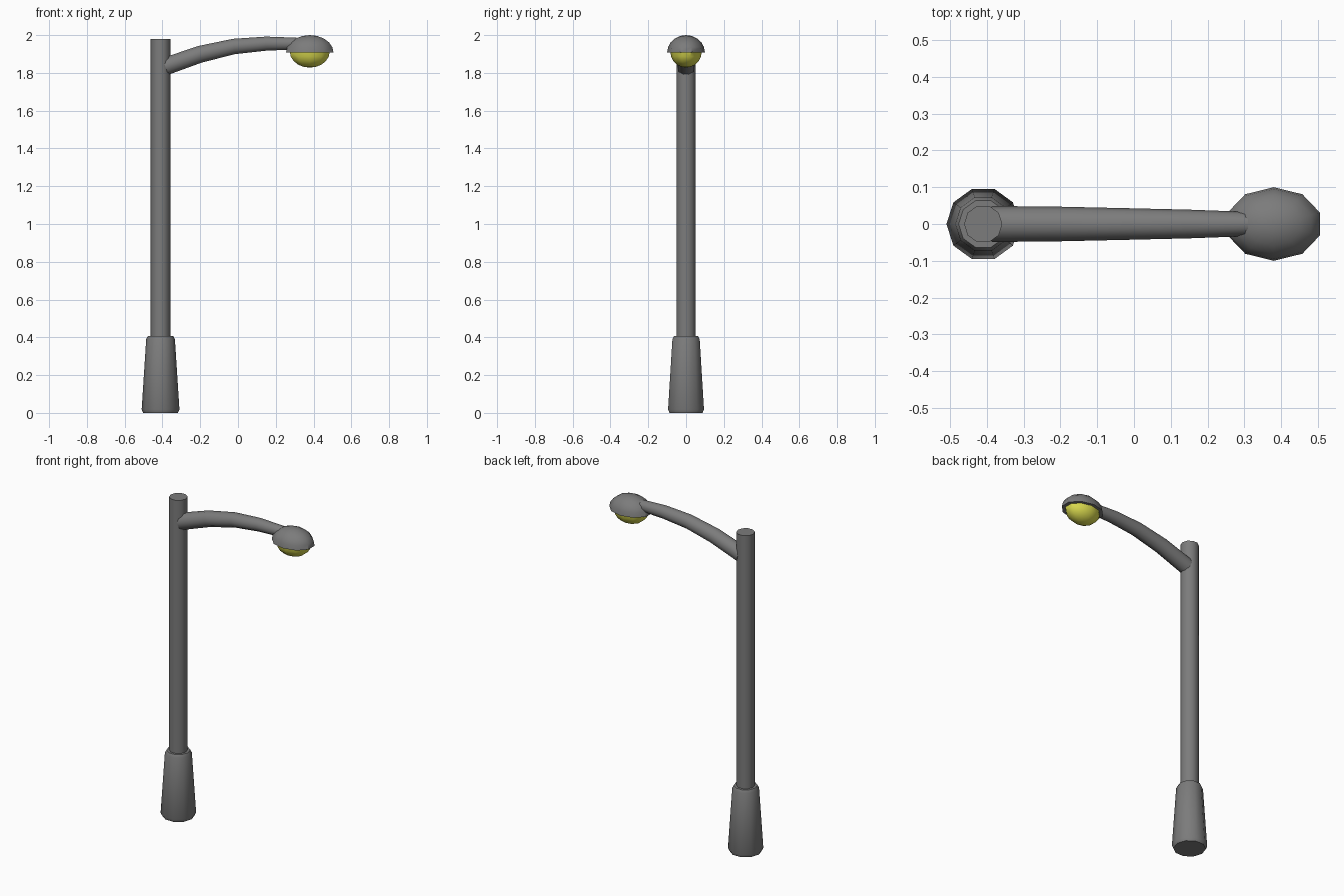
import bpy, bmesh
from math import sin, cos, pi, radians
from mathutils import Vector

if "Cube" in bpy.data.objects:
    bpy.data.objects.remove(bpy.data.objects["Cube"])

SIDES = 10
HALF = pi / SIDES
METAL = (0.2, 0.2, 0.2, 1)
GLOW = (0.72, 0.72, 0.08, 1)


def finish(name, rings, angle=40, colour=METAL):
    """Skin a list of rings into a closed, smooth-shaded object."""
    bm = bmesh.new()
    loops = [[bm.verts.new(p) for p in ring] for ring in rings]
    for a, b in zip(loops, loops[1:]):
        for i in range(SIDES):
            j = (i + 1) % SIDES
            bm.faces.new((a[i], a[j], b[j], b[i]))
    bm.faces.new(loops[0][::-1])
    bm.faces.new(loops[-1])
    bmesh.ops.remove_doubles(bm, verts=bm.verts, dist=0.0002)
    bmesh.ops.recalc_face_normals(bm, faces=bm.faces)
    me = bpy.data.meshes.new(name)
    bm.to_mesh(me)
    bm.free()
    ob = bpy.data.objects.new(name, me)
    bpy.context.collection.objects.link(ob)
    bpy.ops.object.select_all(action='DESELECT')
    ob.select_set(True)
    bpy.context.view_layer.objects.active = ob
    bpy.ops.object.shade_smooth_by_angle(angle=radians(angle))
    mat = bpy.data.materials.get(str(colour)) or bpy.data.materials.new(str(colour))
    mat.diffuse_color = colour
    mat.use_nodes = True
    mat.node_tree.nodes["Principled BSDF"].inputs["Base Color"].default_value = mat.diffuse_color
    me.materials.append(mat)
    return ob


def lathe(name, x, profile, sx=1, sy=1, turn=0, **kw):
    """Revolve (radius, z) points around a vertical axis at x."""
    rings = [[(x + sx * r * cos(turn + 2 * pi * i / SIDES),
               sy * r * sin(turn + 2 * pi * i / SIDES), z)
              for i in range(SIDES)] for r, z in profile]
    return finish(name, rings, **kw)


def half_round(z, height, steps=5):
    """Quarter-ellipse profile from the rim to the tip."""
    return [(cos(pi / 2 * k / steps), z + height * sin(pi / 2 * k / steps))
            for k in range(steps + 1)]


# Base and pole
lathe("base", -0.41, [(0.092, 0), (0.1, 0.018), (0.076, 0.39), (0.067, 0.407)])
lathe("pole", -0.41, [(0.052, 0.38), (0.052, 1.98)])

# Curved, tapering arm: (x, z, radius)
path = [(-0.385, 1.834, 0.049), (-0.2, 1.899, 0.047), (-0.02, 1.94, 0.043),
        (0.15, 1.955, 0.039), (0.31, 1.955, 0.033)]
rings = []
for k, (x, z, r) in enumerate(path):
    a, b = path[max(k - 1, 0)], path[min(k + 1, len(path) - 1)]
    t = Vector((b[0] - a[0], 0, b[1] - a[1])).normalized()
    up = Vector((-t.z, 0, t.x))
    rings.append([Vector((x, 0, z)) + r * (cos(HALF + 2 * pi * i / SIDES) * up
                  + sin(HALF + 2 * pi * i / SIDES) * Vector((0, 1, 0)))
                  for i in range(SIDES)])
finish("arm", rings)

# Lamp hood and glowing bulb
lathe("lamp_hood", 0.38, half_round(1.908, 0.092), 0.132, 0.1, HALF)
lathe("bulb", 0.38, half_round(1.912, -0.084), 0.111, 0.083, HALF, colour=GLOW)
